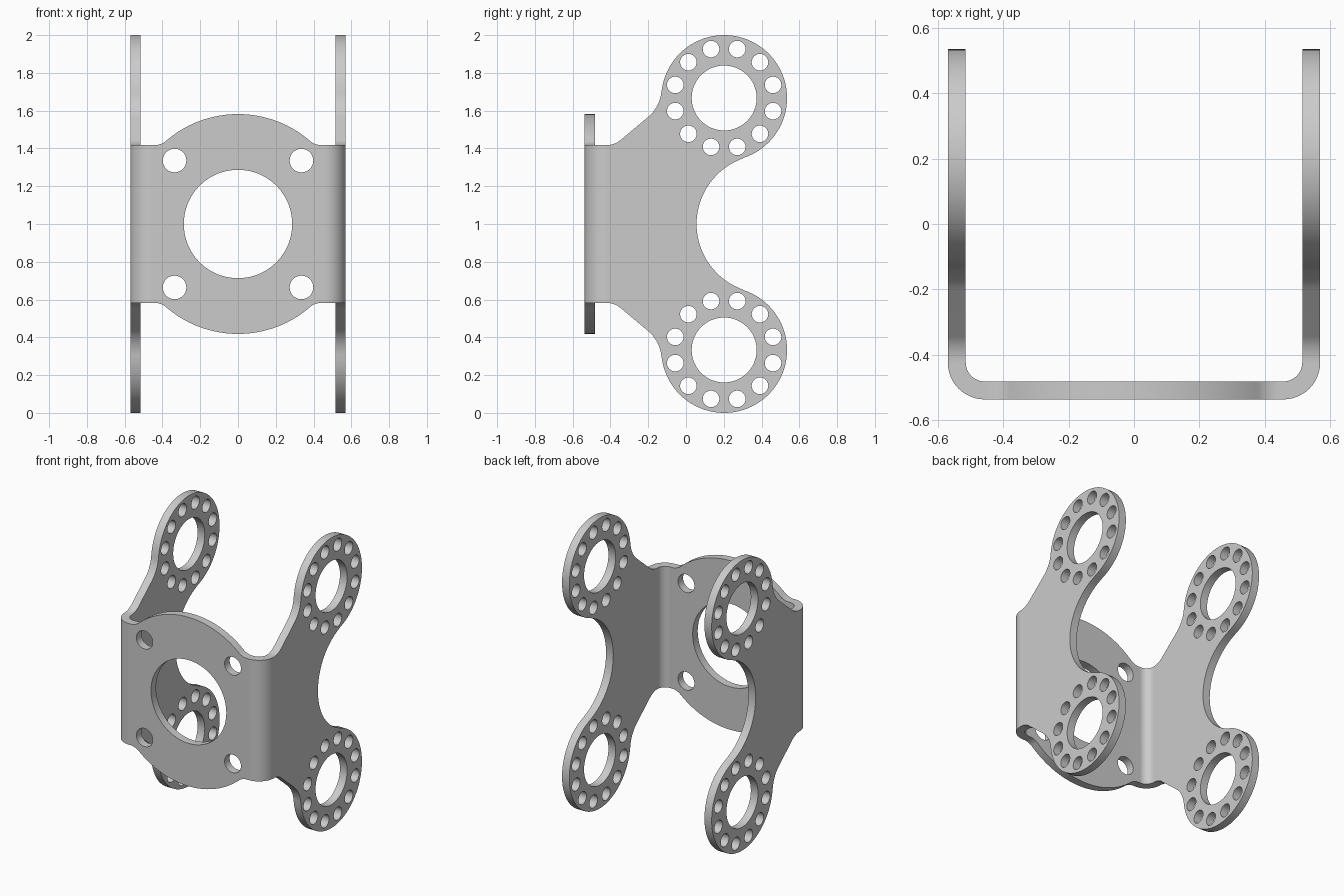
import bpy
import bmesh
from math import sin, cos, radians, degrees, atan2, hypot
from mathutils import Matrix

cube = bpy.data.objects.get("Cube")
if cube:
    bpy.data.objects.remove(cube, do_unlink=True)

# Main sizes of the bent sheet
THICK = 0.055
HALF_W, HALF_D, HALF_H = 0.57, 0.537, 0.417
BEND_R = 0.113                      # outer bend radius
SEAM_X, SEAM_Y = HALF_W - BEND_R, BEND_R - HALF_D


def arc(cx, cy, r, a0, a1, n):
    """Points from angle a0 to a1 in degrees, both included."""
    angles = [radians(a0 + (a1 - a0) * i / n) for i in range(n + 1)]
    return [(cx + r * cos(a), cy + r * sin(a)) for a in angles]


def circle(cx, cy, r, n):
    return arc(cx, cy, r, 0, 360, n)[:-1]


def bearing(a, b):
    return degrees(atan2(b[1] - a[1], b[0] - a[0]))


def add_plate(bm, loops, matrix):
    """Fill an outline with holes, thicken it and add it to bm."""
    curve = bpy.data.curves.new("outline", "CURVE")
    curve.dimensions = "2D"
    curve.fill_mode = "BOTH"
    curve.extrude = THICK / 2
    for loop in loops:
        spline = curve.splines.new("POLY")
        spline.points.add(len(loop) - 1)
        for point, (u, v) in zip(spline.points, loop):
            point.co = (u, v, 0, 1)
        spline.use_cyclic_u = True
    helper = bpy.data.objects.new("outline", curve)
    bpy.context.collection.objects.link(helper)
    graph = bpy.context.evaluated_depsgraph_get()
    mesh = bpy.data.meshes.new_from_object(helper.evaluated_get(graph))
    mesh.transform(matrix)
    bm.from_mesh(mesh)
    bpy.data.objects.remove(helper, do_unlink=True)
    bpy.data.curves.remove(curve)
    bpy.data.meshes.remove(mesh)


# Front plate: round flange blended into the straight edges
FLANGE_R, BLEND = 0.582, 0.1
blend_z = HALF_H + BLEND
blend_x = (((FLANGE_R + BLEND) ** 2) - blend_z ** 2) ** 0.5
tilt = bearing((0, 0), (blend_x, blend_z))
top = [(SEAM_X, HALF_H)]
top += arc(blend_x, blend_z, BLEND, 270, 180 + tilt, 8)
top += arc(0, 0, FLANGE_R, tilt, 180 - tilt, 40)[1:]
top += arc(-blend_x, blend_z, BLEND, -tilt, -90, 8)[1:]
top += [(-SEAM_X, HALF_H)]
front_loops = [top + [(-u, -v) for u, v in top], circle(0, 0, 0.287, 64)]
front_loops += [circle(sx * 0.336, sz * 0.336, 0.0625, 28)
                for sx in (-1, 1) for sz in (-1, 1)]

# Side plate: two ring ears joined by a concave back edge
ear, ear_r = (0.202, 0.667), 0.333
neck, neck_r = (-0.329, 0.72), 0.2
foot_r = 0.124
back_r = 0.368
back = (0.056 + back_r, 0)
to_ear = bearing(neck, ear)
to_back = bearing(ear, back)
half = arc(SEAM_Y, HALF_H + foot_r, foot_r, -90, -50, 8)
half += arc(*neck, neck_r, -50, to_ear, 12)
half += arc(*ear, ear_r, 180 + to_ear, to_back, 56)[1:]
half += arc(*back, back_r, to_back + 180, 180, 18)[1:]
side_loops = [half + [(u, -v) for u, v in reversed(half[:-1])]]
for s in (-1, 1):
    side_loops.append(circle(ear[0], s * ear[1], 0.172, 48))
    side_loops += [circle(u, s * v, 0.044, 24)
                   for u, v in arc(*ear, 0.268, 15, 345, 11)]

# Put the three plates in place
bm = bmesh.new()
stand = Matrix.Rotation(radians(90), 4, "X")
turn = Matrix.Rotation(radians(90), 4, "Z")
add_plate(bm, front_loops,
          Matrix.Translation((0, THICK / 2 - HALF_D, 1)) @ stand)
for s in (-1, 1):
    add_plate(bm, side_loops,
              Matrix.Translation((s * (HALF_W - THICK / 2), 0, 1)) @ turn @ stand)

# Open the plate ends where the bends join
ends = [f for f in bm.faces
        if all(abs(abs(v.co.x) - SEAM_X) < 1e-4 for v in f.verts)
        or all(abs(v.co.y - SEAM_Y) < 1e-4 for v in f.verts)]
bmesh.ops.delete(bm, geom=ends, context="FACES")

# Rounded corner bends
for s in (-1, 1):
    rows = []
    for r, z in ((BEND_R, 1 - HALF_H), (BEND_R, 1 + HALF_H),
                 (BEND_R - THICK, 1 + HALF_H), (BEND_R - THICK, 1 - HALF_H)):
        rows.append([bm.verts.new((s * x, y, z))
                     for x, y in arc(SEAM_X, SEAM_Y, r, -90, 0, 12)])
    for k in range(4):
        a, b = rows[k], rows[(k + 1) % 4]
        for i in range(12):
            bm.faces.new((a[i], a[i + 1], b[i + 1], b[i]))

bmesh.ops.remove_doubles(bm, verts=bm.verts, dist=2e-4)
bmesh.ops.recalc_face_normals(bm, faces=bm.faces)

# Finished bracket in plain grey metal
mesh = bpy.data.meshes.new("bracket")
bm.to_mesh(mesh)
bm.free()
bracket = bpy.data.objects.new("bracket", mesh)
bpy.context.collection.objects.link(bracket)

grey = bpy.data.materials.new("grey_metal")
grey.use_nodes = True
colour = (0.6, 0.6, 0.6, 1)
grey.diffuse_color = colour
grey.node_tree.nodes["Principled BSDF"].inputs["Base Color"].default_value = colour
mesh.materials.clear()
mesh.materials.append(grey)
for poly in mesh.polygons:
    poly.material_index = 0

bpy.ops.object.select_all(action="DESELECT")
bracket.select_set(True)
bpy.context.view_layer.objects.active = bracket
bpy.ops.object.shade_smooth_by_angle(angle=radians(30))
weighted = bracket.modifiers.new("weighted_normals", "WEIGHTED_NORMAL")
weighted.keep_sharp = True
